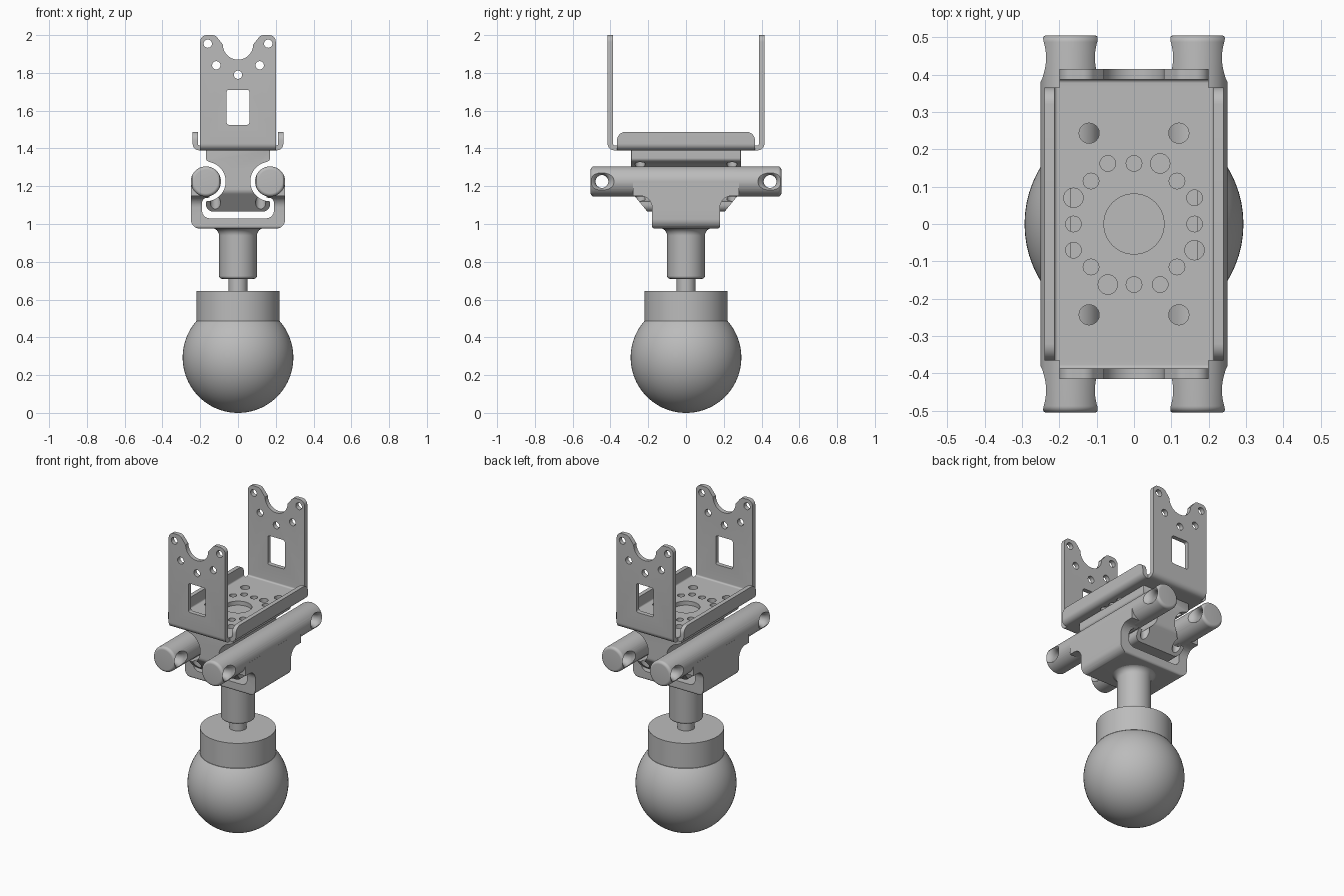
import bpy, bmesh, math
from mathutils import Matrix, Vector

old = bpy.data.objects.get("Cube")
if old:
    bpy.data.objects.remove(old, do_unlink=True)

GREY = (0.5, 0.5, 0.5, 1)
mat = bpy.data.materials.new("light grey")
mat.use_nodes = True
mat.diffuse_color = GREY
mat.node_tree.nodes["Principled BSDF"].inputs["Base Color"].default_value = GREY

AXES = {"x": lambda u, v, w: (w, u, v), "y": lambda u, v, w: (u, w, v), "z": lambda u, v, w: (u, v, w)}
TURN = {"x": Matrix.Rotation(math.pi / 2, 4, "Y"), "y": Matrix.Rotation(math.pi / 2, 4, "X"), "z": Matrix()}


def finish(name, bm):
    bmesh.ops.remove_doubles(bm, verts=bm.verts, dist=1e-5)
    bmesh.ops.recalc_face_normals(bm, faces=bm.faces)
    mesh = bpy.data.meshes.new(name)
    bm.to_mesh(mesh)
    bm.free()
    mesh.materials.append(mat)
    obj = bpy.data.objects.new(name, mesh)
    bpy.context.collection.objects.link(obj)
    return obj


def rounded(points, steps=8):
    """Replace each (u, v, radius) corner by an arc."""
    out = []
    for i, p in enumerate(points):
        c = Vector(p[:2])
        if len(p) < 3:
            out.append(c)
            continue
        r = p[2]
        a = (Vector(points[i - 1][:2]) - c).normalized()
        b = (Vector(points[(i + 1) % len(points)][:2]) - c).normalized()
        half = a.angle(b) / 2
        centre = c + (a + b).normalized() * r / math.sin(half)
        start = (c + a * r / math.tan(half) - centre).normalized()
        end = (c + b * r / math.tan(half) - centre).normalized()
        out += [centre + start.slerp(end, k / steps) * r for k in range(steps + 1)]
    return out


def arc(cu, cv, r, a0, a1, n=20):
    angles = [math.radians(a0 + (a1 - a0) * i / n) for i in range(n + 1)]
    return [(cu + r * math.cos(a), cv + r * math.sin(a)) for a in angles]


def mirrored(half):
    return half + [(-p[0],) + tuple(p[1:]) for p in reversed(half)]


def prism(name, points, axis, a, b):
    bm = bmesh.new()
    face = bm.faces.new([bm.verts.new(AXES[axis](p[0], p[1], a)) for p in rounded(points)])
    ext = bmesh.ops.extrude_face_region(bm, geom=[face], use_keep_orig=True)["geom"]
    verts = [e for e in ext if isinstance(e, bmesh.types.BMVert)]
    bmesh.ops.translate(bm, verts=verts, vec=AXES[axis](0, 0, b - a))
    return finish(name, bm)


def lathe(name, points, axis="z", at=(0, 0, 0), steps=48):
    """Spin (radius, height) points about an axis."""
    bm = bmesh.new()
    vs = [bm.verts.new((p[0], 0, p[1])) for p in rounded(points)]
    es = [bm.edges.new(pair) for pair in zip(vs, vs[1:])]
    bmesh.ops.spin(bm, geom=vs + es, axis=(0, 0, 1), cent=(0, 0, 0), angle=math.tau, steps=steps)
    bm.transform(Matrix.Translation(at) @ TURN[axis])
    return finish(name, bm)


def combine(obj, other, operation="DIFFERENCE"):
    mod = obj.modifiers.new("shape", "BOOLEAN")
    mod.object, mod.operation, mod.solver = other, operation, "EXACT"
    deps = bpy.context.evaluated_depsgraph_get()
    mesh = bpy.data.meshes.new_from_object(obj.evaluated_get(deps))
    obj.modifiers.clear()
    obj.data = mesh
    bpy.data.objects.remove(other, do_unlink=True)


def drill(obj, axis, u, v, r, a, b):
    combine(obj, prism("drill", arc(u, v, r, 0, 345, 23), axis, a, b))


# Ball, collar, stud and neck
R = 0.293
lathe("ball", [(0, 0)] + arc(0, R, R, -87, 41, 40) + [(0, 0.488)], steps=64)
lathe("collar", [(0, 0.487), (0.22, 0.487), (0.22, 0.646), (0, 0.646)], steps=64)
lathe("stud", [(0, 0.64), (0.05, 0.64), (0.05, 0.72), (0, 0.72)])
lathe("neck", [(0, 0.71), (0.1, 0.71, 0.015), (0.1, 0.978, 0.04), (0.15, 0.978), (0.15, 0.99), (0, 0.99)])

# Lower yoke: front profile trimmed by its side profile
yoke = prism("yoke", mirrored([(0.25, 0.975, 0.05), (0.25, 1.22), (0.15, 1.22), (0.15, 1.14),
                               (0.19, 1.135, 0.025), (0.19, 1.03, 0.04)]), "y", -0.4, 0.4)
side = prism("side", mirrored([(0.18, 0.975, 0.015), (0.18, 1.148, 0.06), (0.28, 1.148), (0.28, 1.23)]),
             "x", -0.4, 0.4)
combine(yoke, side, "INTERSECT")

# Two tubes with flared cross holes near their ends
flare = [(0.034, 0.035), (0.038, 0.053), (0.047, 0.066), (0.062, 0.076), (0.075, 0.1), (0, 0.1)]
flare = [(r, -h) for r, h in reversed(flare)] + flare
for s, label in ((1, "left"), (-1, "right")):
    tube = lathe(label + "_tube", [(0, -0.505), (0.08, -0.505, 0.018), (0.08, 0.505, 0.018), (0, 0.505)],
                 "y", (s * 0.17, 0, 1.225))
    for y in (-0.445, 0.445):
        combine(tube, lathe("flare", flare, "x", (s * 0.17, y, 1.225), 32))

# Clamp block hugging the tubes
block = prism("clamp_block", mirrored([(0.17, 1.39), (0.17, 1.335, 0.02)]
              + arc(0.17, 1.225, 0.105, 115, 262) + [(0.17, 1.12), (0.17, 1.065, 0.04)]), "y", -0.4, 0.4)
combine(block, prism("side", mirrored([(0.2, 1.06), (0.29, 1.17, 0.04), (0.29, 1.4)]), "x", -0.4, 0.4),
        "INTERSECT")
combine(block, prism("plan", mirrored([(0.18, -0.295, 0.03), (0.18, 0.295, 0.03)]), "z", 1, 1.5),
        "INTERSECT")

# Bracket base with low side flanges
bracket = prism("bracket", mirrored([(0.24, 1.39, 0.035), (0.24, 1.55), (0.213, 1.55), (0.213, 1.416, 0.01)]),
                "y", -0.4, 0.4)
combine(bracket, prism("side", mirrored([(0.365, 1.38), (0.365, 1.488, 0.045)]), "x", -0.4, 0.4), "INTERSECT")

# Tall end plates with notched tops
plates = prism("plates", mirrored([(0.415, 1.39, 0.035), (0.415, 2.1), (0.387, 2.1), (0.387, 1.416, 0.01)]),
               "x", -0.3, 0.3)
notch = arc(0, 1.95, 0.08, 0, -90)
outline = mirrored([(0.2, 1.38), (0.2, 2.0, 0.035), (0.12, 2.0, 0.035)] + notch[:-1])
combine(plates, prism("outline", outline, "y", -0.5, 0.5), "INTERSECT")
for x, z in ((0.16, 1.955), (0.115, 1.84), (0, 1.79)):
    for s in ((1, -1) if x else (1,)):
        drill(plates, "y", s * x, z, 0.022, -0.5, 0.5)
combine(plates, prism("window", mirrored([(0.06, 1.525, 0.012), (0.06, 1.71, 0.012)]), "y", -0.5, 0.5))
combine(bracket, plates, "UNION")

# Hole pattern in the bracket base, repeated each quarter turn
drill(bracket, "z", 0, 0, 0.081, 1.3, 1.5)
for x, y, r in ((0, 0.162, 0.021), (0.07, 0.162, 0.026), (-0.07, 0.162, 0.021), (0.115, 0.115, 0.021)):
    for k in range(4):
        drill(bracket, "z", x, y, r, 1.3, 1.5)
        x, y = -y, x

# Bolt holes through bracket and clamp block
for x in (-0.12, 0.12):
    for y in (-0.243, 0.243):
        for part in (bracket, block):
            drill(part, "z", x, y, 0.027, 1.0, 1.5)

# Smooth shading with sharp edges kept
bpy.ops.object.select_all(action="DESELECT")
for obj in bpy.context.collection.objects:
    if obj.type == "MESH" and mat.name in obj.data.materials:
        obj.select_set(True)
        bpy.context.view_layer.objects.active = obj
bpy.ops.object.shade_smooth_by_angle(angle=math.radians(30))
